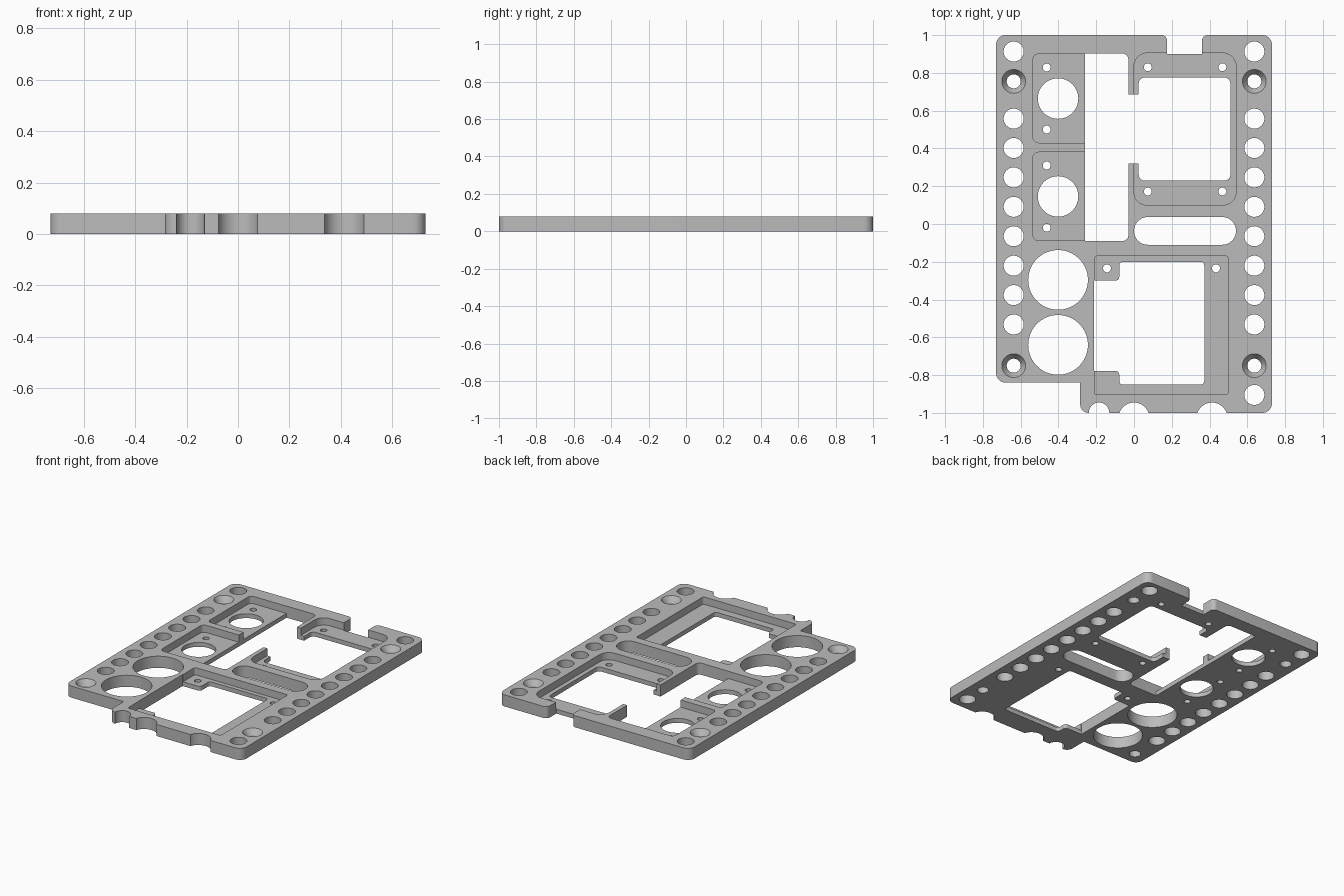
import bpy, bmesh, math
from mathutils import Vector

if "Cube" in bpy.data.objects:
    bpy.data.objects.remove(bpy.data.objects["Cube"])

THICK, FLOOR = 0.08, 0.03   # plate thickness, height of the recessed floors


def rounded(points, steps=8):
    """Closed loop from right-angled corners (x, y, fillet radius)."""
    loop = []
    for i, (x, y, r) in enumerate(points):
        p = Vector((x, y))
        if r == 0:
            loop.append(p)
            continue
        a = (Vector(points[i - 1][:2]) - p).normalized()
        b = (Vector(points[(i + 1) % len(points)][:2]) - p).normalized()
        c = p + (a + b) * r
        for k in range(steps + 1):
            t = math.pi / 2 * k / steps
            loop.append(c - (b * math.cos(t) + a * math.sin(t)) * r)
    return loop


def box(x0, x1, y0, y1, rl, rr):
    """Rectangle with separate radii for its left and right corners."""
    return rounded([(x0, y0, rl), (x1, y0, rr), (x1, y1, rr), (x0, y1, rl)])


def circle(x, y, r, n=48):
    return [Vector((x + r * math.cos(2 * math.pi * k / n),
                    y + r * math.sin(2 * math.pi * k / n))) for k in range(n)]


def loft(bm, low, high, z0, z1):
    """Solid between two matching loops."""
    n = len(low)
    a = [bm.verts.new((p.x, p.y, z0)) for p in low]
    b = [bm.verts.new((p.x, p.y, z1)) for p in high]
    bm.faces.new(a[::-1])
    bm.faces.new(b)
    for i in range(n):
        j = (i + 1) % n
        bm.faces.new((a[i], a[j], b[j], b[i]))


def to_object(name, bm):
    bmesh.ops.recalc_face_normals(bm, faces=bm.faces)
    mesh = bpy.data.meshes.new(name)
    bm.to_mesh(mesh)
    bm.free()
    obj = bpy.data.objects.new(name, mesh)
    bpy.context.collection.objects.link(obj)
    return obj


def cut(target, name, bm):
    cutter = to_object(name, bm)
    cutter.hide_render = True
    mod = target.modifiers.new(name, 'BOOLEAN')
    mod.operation = 'DIFFERENCE'
    mod.solver = 'EXACT'
    mod.object = cutter
    bpy.context.view_layer.objects.active = target
    bpy.ops.object.modifier_apply(modifier=name)
    bpy.data.objects.remove(cutter)


# Plate outline with the top notch and the stepped lower left corner
outline = rounded([
    (-0.73, -0.84, 0.05), (-0.285, -0.84, 0), (-0.285, -1, 0.045),
    (0.73, -1, 0.05), (0.73, 1, 0.05), (0.36, 1, 0.03), (0.36, 0.90, 0),
    (0.175, 0.90, 0), (0.175, 1, 0.03), (-0.73, 1, 0.05)])
bm = bmesh.new()
loft(bm, outline, outline, 0, THICK)
plate = to_object("mounting_plate", bm)

# Recessed pockets and countersinks
bm = bmesh.new()
for pocket in (box(-0.535, -0.255, 0.43, 0.90, 0.03, 0),
               box(-0.535, -0.255, -0.088, 0.38, 0.03, 0),
               box(0, 0.54, 0.10, 0.905, 0.07, 0.07),
               box(-0.21, 0.50, -0.903, -0.17, 0.015, 0.015)):
    loft(bm, pocket, pocket, FLOOR, 0.1)
for x in (-0.637, 0.637):
    for y in (0.755, -0.75):
        loft(bm, circle(x, y, 0.0305), circle(x, y, 0.0695), 0.03, 0.09)
cut(plate, "pocket_cutter", bm)

# Through openings: centre slot joined to the right window, lower window, long slot
openings = [
    rounded([(-0.26, -0.09, 0), (-0.03, -0.09, 0.03), (-0.03, 0.32, 0),
             (0.025, 0.32, 0), (0.025, 0.23, 0.03), (0.51, 0.23, 0.03),
             (0.51, 0.775, 0.03), (0.025, 0.775, 0.03), (0.025, 0.685, 0),
             (-0.03, 0.685, 0), (-0.03, 0.902, 0.03), (-0.26, 0.902, 0)]),
    rounded([(-0.212, -0.778, 0), (-0.078, -0.778, 0.02), (-0.078, -0.85, 0.02),
             (0.372, -0.85, 0.02), (0.372, -0.20, 0.02), (-0.078, -0.20, 0.02),
             (-0.078, -0.30, 0.02), (-0.212, -0.30, 0)]),
    box(0, 0.54, -0.11, 0.037, 0.073, 0.073)]

# Rows of side holes and the four screw holes
for x in (-0.637, 0.637):
    openings += [circle(x, 0.558 - 0.1557 * k, 0.053) for k in range(8)]
    openings.append(circle(x, 0.913, 0.053))
    openings += [circle(x, y, 0.037) for y in (0.755, -0.75)]
openings.append(circle(0.637, -0.905, 0.053))

# Large and medium round openings
openings += [circle(-0.402, y, 0.158, 64) for y in (-0.296, -0.64)]
openings += [circle(-0.402, y, 0.107, 64) for y in (0.664, 0.146)]

# Small fixing holes in the pocket floors
openings += [circle(-0.462, y, 0.021, 24) for y in (0.828, 0.50, 0.31, -0.02)]
openings += [circle(x, y, 0.021, 24) for x in (0.073, 0.468) for y in (0.83, 0.172)]
openings += [circle(x, -0.235, 0.021, 24) for x in (-0.143, 0.434)]

# Scallops along the front edge
openings += [circle(-0.185, -0.999, 0.054), circle(0, -1.026, 0.081),
             circle(0.413, -1.026, 0.081)]

bm = bmesh.new()
for loop in openings:
    loft(bm, loop, loop, -0.02, 0.12)
cut(plate, "opening_cutter", bm)

# Single grey finish
grey = bpy.data.materials.new("light_grey")
grey.diffuse_color = (0.5, 0.5, 0.5, 1)
grey.use_nodes = True
grey.node_tree.nodes["Principled BSDF"].inputs["Base Color"].default_value = grey.diffuse_color
plate.data.materials.clear()
plate.data.materials.append(grey)
plate.select_set(True)
bpy.context.view_layer.objects.active = plate
bpy.ops.object.shade_smooth_by_angle(angle=math.radians(30))
